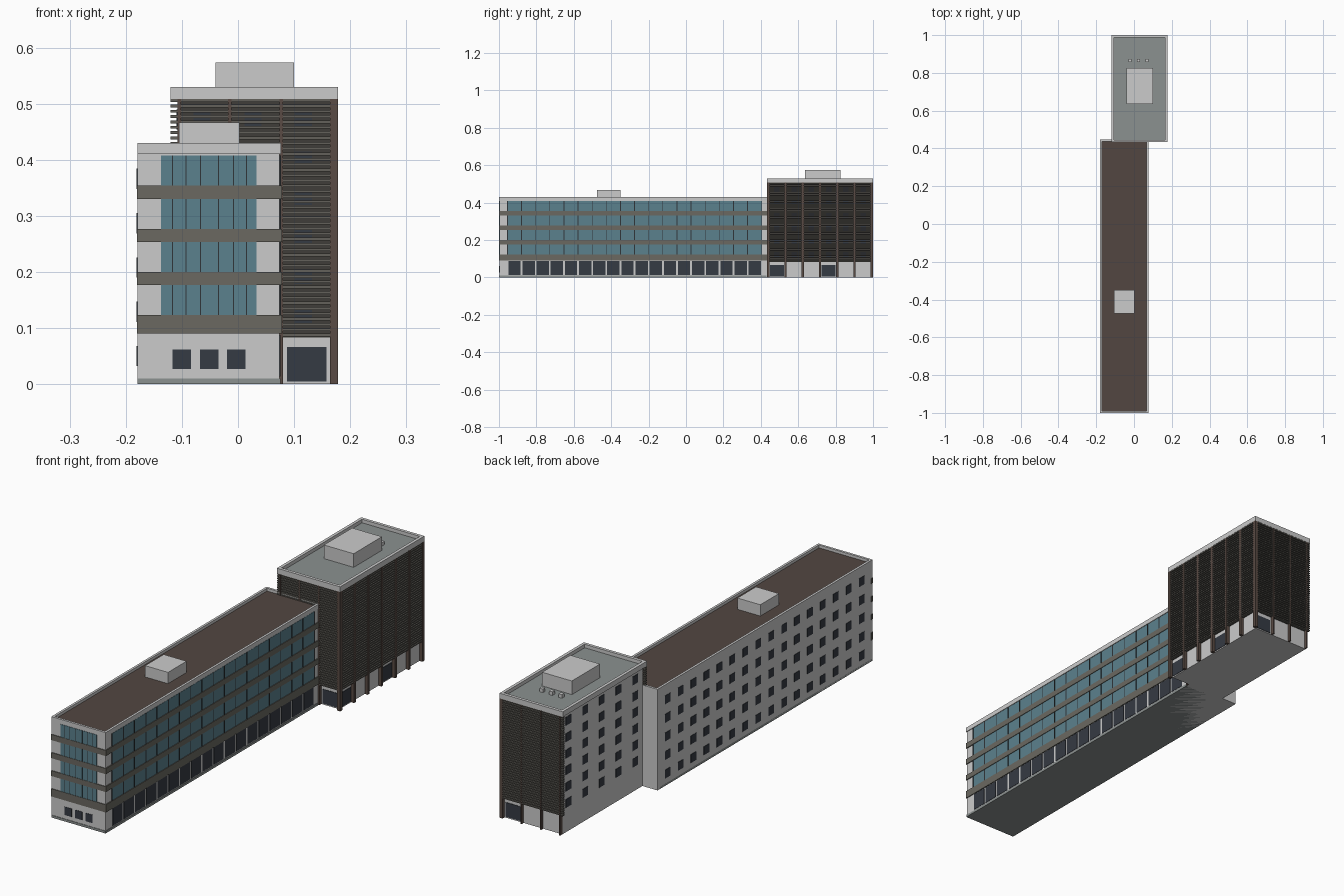
import bpy, bmesh

if "Cube" in bpy.data.objects:
    bpy.data.objects.remove(bpy.data.objects["Cube"])


def material(name, rgb):
    m = bpy.data.materials.new(name)
    m.diffuse_color = (*rgb, 1)
    m.use_nodes = True
    m.node_tree.nodes["Principled BSDF"].inputs["Base Color"].default_value = m.diffuse_color
    return m


LIGHT = material("light_concrete", (0.60, 0.60, 0.60))
BAND = material("grey_band", (0.145, 0.14, 0.12))
GLASS = material("teal_glass", (0.105, 0.22, 0.27))
DARK = material("dark_window", (0.036, 0.043, 0.056))
FRAME = material("mullion_dark", (0.03, 0.035, 0.04))
BROWN = material("brown_column", (0.10, 0.07, 0.058))
ROOF = material("brown_roof", (0.085, 0.062, 0.053))
GREY = material("grey_roof", (0.26, 0.285, 0.28))
SLAT = material("louvre_grey", (0.125, 0.12, 0.105))
SHADE = material("louvre_backing", (0.05, 0.047, 0.042))


def boxes(name, mat, items):
    """One object from many boxes given as (x0, x1, y0, y1, z0, z1)."""
    bm = bmesh.new()
    for x0, x1, y0, y1, z0, z1 in items:
        vs = bmesh.ops.create_cube(bm, size=1)["verts"]
        for v in vs:
            v.co = ((x0 + x1) / 2 + v.co.x * (x1 - x0),
                    (y0 + y1) / 2 + v.co.y * (y1 - y0),
                    (z0 + z1) / 2 + v.co.z * (z1 - z0))
    me = bpy.data.meshes.new(name)
    bm.to_mesh(me)
    bm.free()
    me.materials.append(mat)
    ob = bpy.data.objects.new(name, me)
    bpy.context.collection.objects.link(ob)
    return ob


def rim(x0, x1, y0, y1, z0, z1, t):
    """Four boxes forming a rectangular parapet."""
    return [(x0, x1, y0, y0 + t, z0, z1), (x0, x1, y1 - t, y1, z0, z1),
            (x0, x0 + t, y0 + t, y1 - t, z0, z1), (x1 - t, x1, y0 + t, y1 - t, z0, z1)]


# ---- long office wing ----
WX0, WX1, WY0, WY1 = -0.179, 0.074, -0.997, 0.447
boxes("wing_walls", LIGHT, [(WX0, WX1, WY0, WY1, 0, 0.415)])
boxes("wing_parapet", LIGHT, rim(WX0, 0.077, -1, WY1, 0.41, 0.43, 0.01))
boxes("wing_roof", ROOF, [(WX0 + 0.01, 0.067, -0.99, WY1 - 0.01, 0.41, 0.418)])
boxes("wing_penthouse", LIGHT, [(-0.105, 0.003, -0.475, -0.35, 0.415, 0.466)])
boxes("wing_plinth", GREY, [(WX0, 0.076, -0.999, 0.43, 0, 0.01)])

# horizontal bands wrapping the front and the right side
levels = [(0.09, 0.123), (0.177, 0.2), (0.253, 0.277), (0.33, 0.354)]
boxes("floor_bands", BAND,
      [(-0.18, 0.078, -1, -0.99, a, b) for a, b in levels] +
      [(0.07, 0.078, -0.99, 0.432, a, b) for a, b in levels])

# glazing and mullions
boxes("wing_glass", GLASS, [(-0.137, 0.033, -0.9985, -0.99, 0.123, 0.408),
                            (0.07, 0.0755, -0.955, 0.405, 0.123, 0.408)])
bay = 1.36 / 18
mullions = [(x - 0.001, x + 0.001, -0.9993, -0.99, 0.123, 0.408)
            for x in (-0.117, -0.093, -0.067, -0.035, -0.008, 0.015)]
mullions += [(0.07, 0.0768, -0.955 + i * bay - 0.002, -0.955 + i * bay + 0.002, 0.123, 0.408)
             for i in range(19)]
boxes("mullions", FRAME, mullions)

# ground floor openings and rear windows
boxes("ground_windows", DARK,
      [(0.07, 0.0755, -0.95 + i * bay, -0.95 + i * bay + 0.066, 0.014, 0.088) for i in range(18)] +
      [(x, x + 0.033, -0.9985, -0.99, 0.027, 0.062) for x in (-0.117, -0.068, -0.02)])
boxes("wing_left_windows", DARK,
      [(-0.1805, -0.175, y - 0.018, y + 0.018, z - 0.018, z + 0.018)
       for y in [-0.925 + 0.087 * i for i in range(16)]
       for z in [0.05 + 0.079 * j for j in range(5)]])

# ---- tower ----
TX0, TX1, TY0, TY1 = -0.12, 0.178, 0.433, 1.0        # outer line of the louvres
CX0, CX1, CY0, CY1 = -0.108, 0.164, 0.447, 0.986     # core walls
BASE, TOP = 0.083, 0.508
boxes("tower_core", LIGHT, [(CX0, CX1, CY0, CY1, 0, TOP)])
boxes("louvre_backing", SHADE, [(CX0, CX1, CY0 - 0.002, CY0, BASE, TOP),
                                (CX0, CX1, CY1, CY1 + 0.002, BASE, TOP),
                                (CX1, CX1 + 0.002, CY0, CY1, BASE, TOP)])
boxes("tower_parapet", LIGHT, rim(TX0, TX1, TY0, TY1, TOP, 0.53, 0.013))
boxes("tower_roof", GREY, [(TX0 + 0.013, TX1 - 0.013, TY0 + 0.013, TY1 - 0.013, TOP, 0.515)])
boxes("tower_penthouse", LIGHT, [(-0.04, 0.1, 0.635, 0.825, 0.51, 0.573)])
boxes("roof_vents", LIGHT, [(x - 0.008, x + 0.008, 0.858, 0.874, 0.51, 0.53)
                            for x in (-0.02, 0.025, 0.07)])

# horizontal louvre slats on front, back and right
slats = []
for i in range(45):
    z = BASE + 0.002 + i * 0.0095
    slats += [(TX0, CX1, TY0 + 0.001, CY0 - 0.002, z, z + 0.005),
              (TX0, CX1, CY1 + 0.002, TY1 - 0.001, z, z + 0.005),
              (CX1 + 0.002, TX1 - 0.001, CY0, CY1, z, z + 0.005)]
boxes("louvre_slats", SLAT, slats)

# columns, with wide ones at the two right-hand corners
cols = []
for x in (-0.105, -0.015, 0.077):
    cols += [(x - 0.003, x + 0.003, TY0, CY0, 0, TOP), (x - 0.003, x + 0.003, CY1, TY1, 0, TOP)]
cols += [(CX1, TX1, TY0, CY0, 0, TOP), (CX1, TX1, CY1, TY1, 0, TOP)]
side = (TY1 - TY0 - 0.014) / 6
cols += [(CX1, TX1, TY0 + i * side + 0.001, TY0 + i * side + 0.013, 0, TOP) for i in range(1, 6)]
boxes("tower_columns", BROWN, cols)

# windows behind the louvres, on the blank left wall, and at ground level
rows = [0.122 + 0.07 * j for j in range(6)]
win = []
for z in rows:
    for x in (-0.064, 0.027, 0.117):
        win += [(x - 0.015, x + 0.015, CY0 - 0.004, CY0, z - 0.013, z + 0.013),
                (x - 0.015, x + 0.015, CY1, CY1 + 0.004, z - 0.013, z + 0.013)]
    for i in range(6):
        y = TY0 + 0.007 + (i + 0.5) * side
        win.append((CX1, CX1 + 0.004, y - 0.015, y + 0.015, z - 0.013, z + 0.013))
    for i in range(5):
        y = 0.945 - 0.112 * i
        win.append((CX0 - 0.0015, CX0, y - 0.018, y + 0.018, z - 0.018, z + 0.018))
for i in (0, 3):
    y = TY0 + 0.007 + (i + 0.5) * side
    win.append((CX1, CX1 + 0.002, y - 0.037, y + 0.037, 0.005, 0.066))
win += [(0.087, 0.158, CY0 - 0.002, CY0, 0.005, 0.066),
        (0.087, 0.158, CY1, CY1 + 0.002, 0.005, 0.066)]
boxes("tower_windows", DARK, win)
